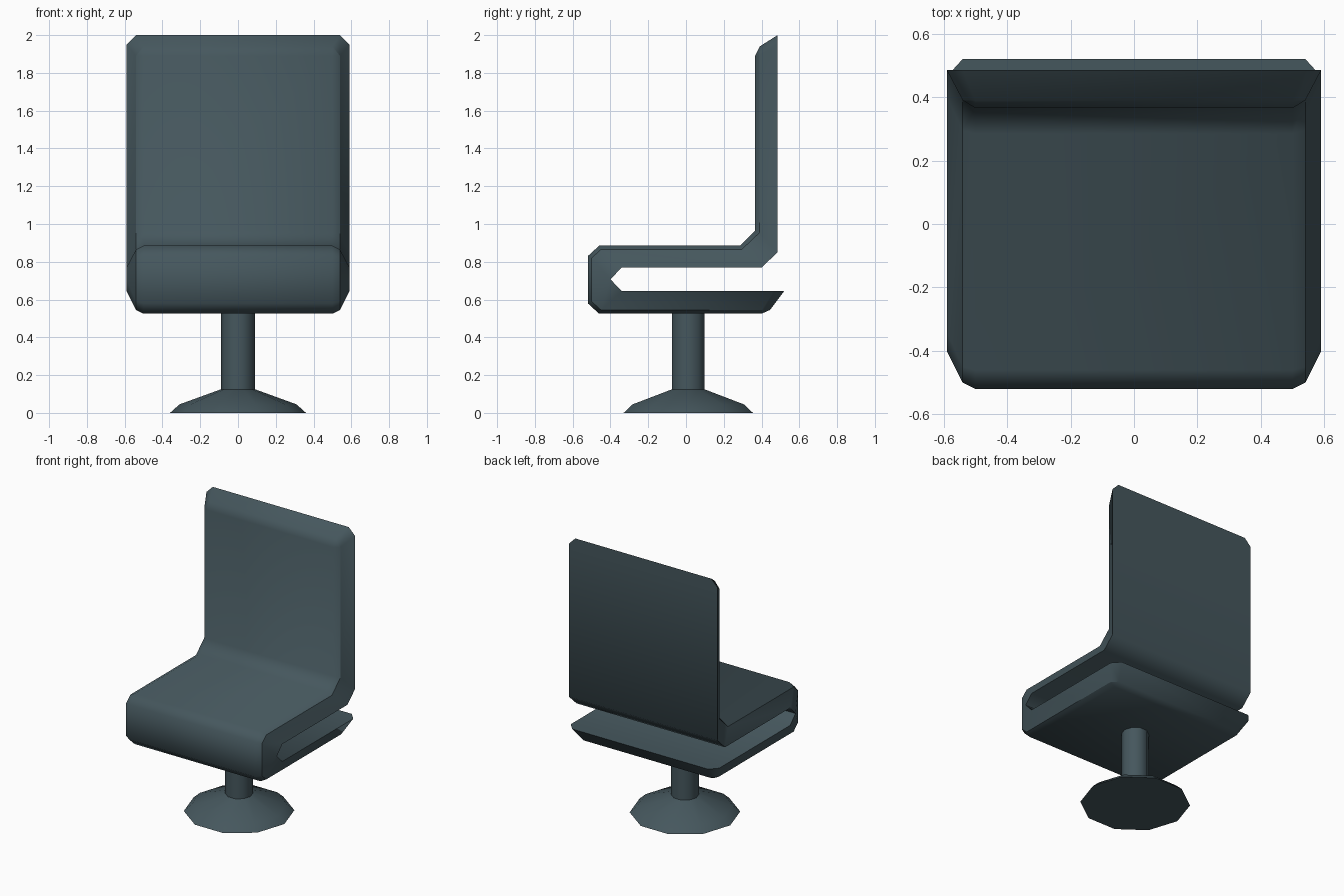
import bpy, bmesh, math

if "Cube" in bpy.data.objects:
    bpy.data.objects.remove(bpy.data.objects["Cube"])

mat = bpy.data.materials.new("dark_slate")
mat.diffuse_color = (0.06, 0.095, 0.11, 1)
mat.use_nodes = True
mat.node_tree.nodes["Principled BSDF"].inputs["Base Color"].default_value = mat.diffuse_color


def finish(name, bm):
    bmesh.ops.remove_doubles(bm, verts=bm.verts, dist=0.0005)
    bmesh.ops.recalc_face_normals(bm, faces=bm.faces)
    mesh = bpy.data.meshes.new(name)
    bm.to_mesh(mesh)
    bm.free()
    mesh.materials.append(mat)
    ob = bpy.data.objects.new(name, mesh)
    bpy.context.collection.objects.link(ob)
    bpy.ops.object.select_all(action='DESELECT')
    bpy.context.view_layer.objects.active = ob
    ob.select_set(True)
    bpy.ops.object.shade_smooth_by_angle(angle=math.radians(50))
    return ob


# Folded seat: stations along the ribbon, each (y, z) on inner, rim and outer layer
stations = [
    ((0.485, 2.00), (0.39, 1.94), (0.365, 1.89)),
    ((0.485, 1.95), (0.39, 1.89), (0.365, 1.89)),
    ((0.485, 0.85), (0.39, 0.955), (0.365, 0.965)),
    ((0.40, 0.77), (0.295, 0.865), (0.285, 0.885)),
    ((-0.34, 0.77), (-0.45, 0.865), (-0.46, 0.885)),
    ((-0.40, 0.707), (-0.50, 0.82), (-0.52, 0.83)),
    ((-0.40, 0.707), (-0.50, 0.59), (-0.52, 0.58)),
    ((-0.34, 0.645), (-0.45, 0.545), (-0.46, 0.525)),
    ((0.465, 0.645), (0.40, 0.545), (0.40, 0.525)),
    ((0.52, 0.645), (0.445, 0.545), (0.40, 0.525)),
]
bm = bmesh.new()
rings = []
for i, layers in enumerate(stations):
    # the two ends are narrower, which cuts the corners
    end = i in (0, len(stations) - 1)
    widths = (0.54, 0.50, 0.50) if end else (0.59, 0.54, 0.50)
    half = [(w, y, z) for w, (y, z) in zip(widths, layers)]
    ring = half + [(-x, y, z) for x, y, z in reversed(half)]
    rings.append([bm.verts.new(p) for p in ring])
for a, b in zip(rings, rings[1:]):
    for k in range(6):
        n = (k + 1) % 6
        bm.faces.new((a[k], a[n], b[n], b[k]))
    for k in (1, 4):                       # crisp rim line
        bm.edges.get((a[k], b[k])).smooth = False
for r in (rings[0], rings[-1]):            # end faces
    bm.faces.new((r[0], r[1], r[4], r[5]))
    bm.faces.new((r[1], r[2], r[3], r[4]))
bmesh.ops.dissolve_degenerate(bm, dist=0.0005, edges=bm.edges)
finish("seat_and_back", bm)

# Ten-sided pedestal: foot and column turned from one profile
SIDES = 10
profile = [(0.36, 0), (0.31, 0.045), (0.09, 0.125), (0.09, 0.53)]
bm = bmesh.new()
loops = []
for r, z in profile:
    loops.append([bm.verts.new((r * math.cos(math.tau * k / SIDES),
                                0.012 + r * math.sin(math.tau * k / SIDES), z))
                  for k in range(SIDES)])
for a, b in zip(loops, loops[1:]):
    for k in range(SIDES):
        n = (k + 1) % SIDES
        bm.faces.new((a[k], a[n], b[n], b[k]))
bm.faces.new(loops[0])
bm.faces.new(loops[-1])
finish("pedestal", bm)
